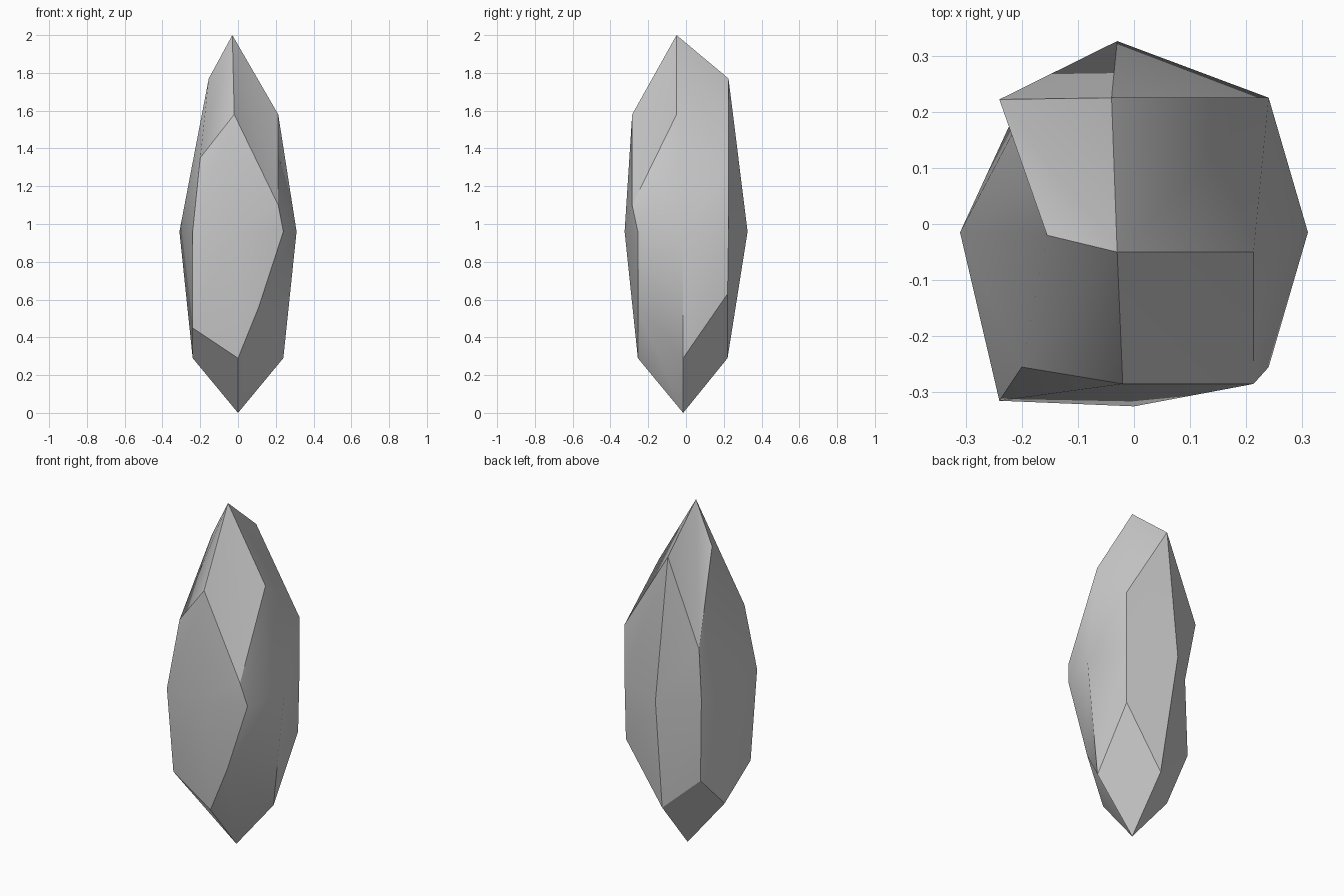
import bpy, bmesh, math

if "Cube" in bpy.data.objects:
    bpy.data.objects.remove(bpy.data.objects["Cube"])

# Crystal shard: two tips joined by four bulging six-sided plates.
# Ridge points run up the middle of each plate (front, right, back, left).
tip_low, tip_high = (0, -0.015, 0), (-0.03, -0.05, 2.0)
ridges = [
    [(0, -0.255, 0.29), (0, -0.325, 0.96), (-0.02, -0.285, 1.58)],
    [(0.24, -0.015, 0.29), (0.31, -0.015, 0.96), (0.213, -0.05, 1.58)],
    [(0, 0.22, 0.29), (-0.03, 0.326, 0.96), (-0.04, 0.225, 1.77)],
    [(-0.24, -0.015, 0.29), (-0.31, -0.015, 0.96), (-0.155, -0.02, 1.77)],
]
# Corner points between each plate and the next one round
corners = [
    [(0.11, -0.255, 0.56), (0.24, -0.255, 0.96), (0.213, -0.285, 1.10)],
    [(0.235, 0.22, 0.63), (0.24, 0.225, 0.96), (0.24, 0.225, 1.30)],
    [(-0.22, 0.18, 0.49), (-0.215, 0.165, 0.96), (-0.24, 0.222, 1.28)],
    [(-0.24, -0.255, 0.45), (-0.24, -0.315, 0.96), (-0.20, -0.255, 1.35)],
]

bm = bmesh.new()
low, high = bm.verts.new(tip_low), bm.verts.new(tip_high)
R = [[bm.verts.new(p) for p in line] for line in ridges]
C = [[bm.verts.new(p) for p in line] for line in corners]

for i in range(4):
    r, c, n = R[i], C[i], R[(i + 1) % 4]
    # pointed facets at each end
    bm.faces.new((low, n[0], c[0], r[0]))
    bm.faces.new((high, r[2], c[2]))
    bm.faces.new((high, c[2], n[2]))
    # half plates on both sides of the corner
    for k in range(2):
        bm.faces.new((r[k], c[k], c[k + 1], r[k + 1]))
        bm.faces.new((c[k], n[k], n[k + 1], c[k + 1]))

bmesh.ops.recalc_face_normals(bm, faces=bm.faces)
mesh = bpy.data.meshes.new("crystal_shard")
bm.to_mesh(mesh)
bm.free()
shard = bpy.data.objects.new("crystal_shard", mesh)
bpy.context.collection.objects.link(shard)

bpy.context.view_layer.objects.active = shard
shard.select_set(True)
bpy.ops.object.shade_smooth_by_angle(angle=math.radians(30))
